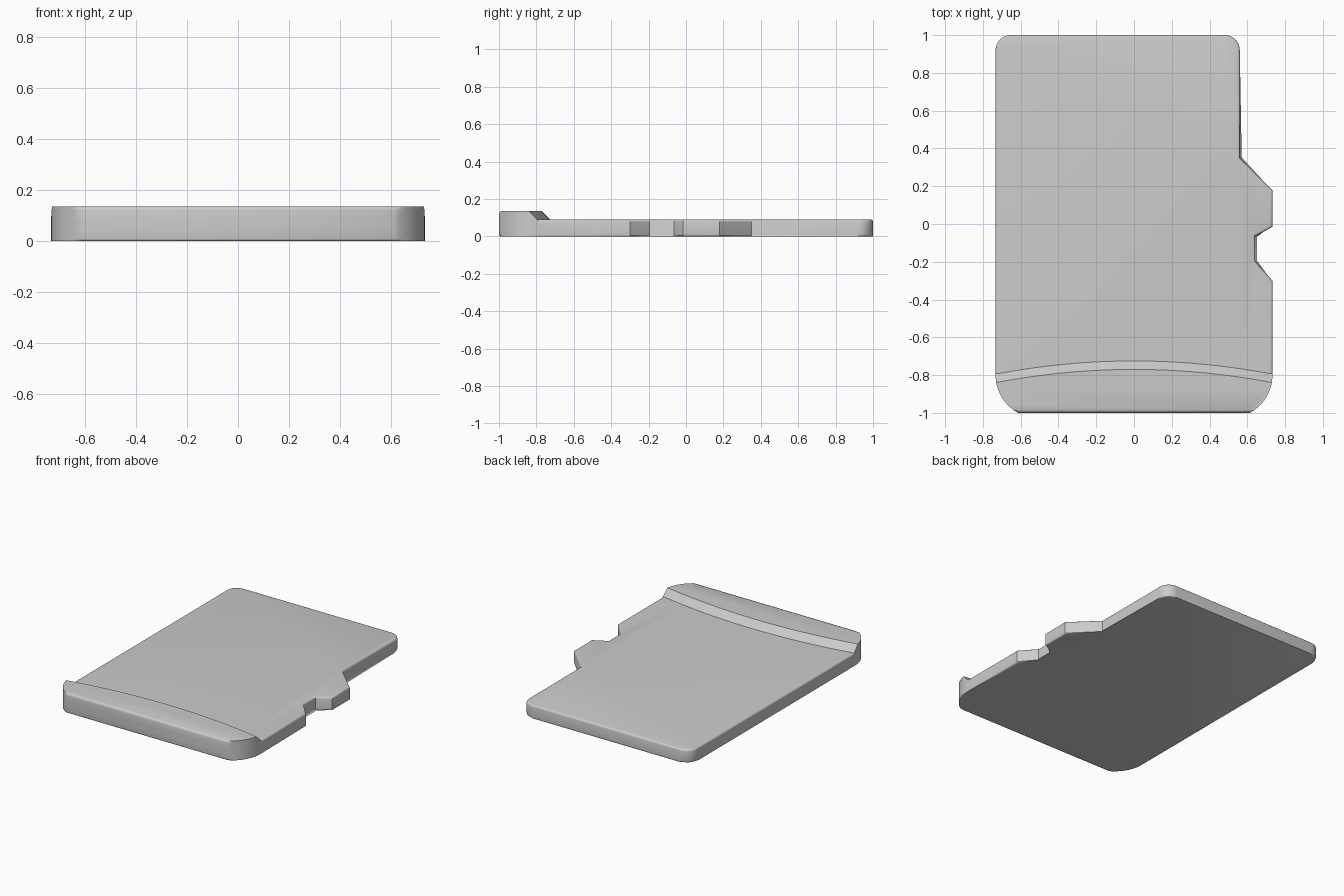
import bpy, bmesh
from math import sin, cos, radians

if "Cube" in bpy.data.objects:
    bpy.data.objects.remove(bpy.data.objects["Cube"])

HALF, DECK, TOP = 0.733, 0.09, 0.135

grey = bpy.data.materials.new("plain grey")
grey.use_nodes = True
grey.diffuse_color = (0.6, 0.6, 0.6, 1)
grey.node_tree.nodes["Principled BSDF"].inputs["Base Color"].default_value = (0.6, 0.6, 0.6, 1)


def arc(cx, cy, r, a0, a1, steps):
    angles = [radians(a0 + (a1 - a0) * i / steps) for i in range(steps + 1)]
    return [(cx + r * cos(a), cy + r * sin(a)) for a in angles]


def loft(name, bottom, top, rims=()):
    """Closed solid between two matching loops; rims = (height, bevel width)."""
    bm = bmesh.new()
    lo = [bm.verts.new(p) for p in bottom]
    hi = [bm.verts.new(p) for p in top]
    bm.faces.new(lo[::-1])
    bm.faces.new(hi)
    n = len(lo)
    for i in range(n):
        j = (i + 1) % n
        bm.faces.new((lo[i], lo[j], hi[j], hi[i]))
    for height, width in rims:
        edges = [e for e in bm.edges if all(abs(v.co.z - height) < 1e-5 for v in e.verts)]
        bmesh.ops.bevel(bm, geom=edges, offset=width, segments=3, profile=0.5,
                        affect='EDGES', clamp_overlap=True)
    mesh = bpy.data.meshes.new(name)
    bm.to_mesh(mesh)
    bm.free()
    mesh.materials.append(grey)
    obj = bpy.data.objects.new(name, mesh)
    bpy.context.collection.objects.link(obj)
    return obj


def combine(obj, other, operation):
    mod = obj.modifiers.new(operation.title(), 'BOOLEAN')
    mod.operation, mod.object, mod.solver = operation, other, 'EXACT'
    bpy.context.view_layer.objects.active = obj
    bpy.ops.object.modifier_apply(modifier=mod.name)
    bpy.data.objects.remove(other)


def at(points, z):
    return [(x, y, z) for x, y in points]


# Outline, counter-clockwise: front corner, notched side, back corners, front corner
R, BACK = 0.227, 0.08
corner = arc(HALF - R, -0.8, R, -61.8, 0, 10)
notch = [(HALF, -0.30), (0.64, -0.195), (0.64, -0.065), (HALF, -0.015),
         (HALF, 0.18), (0.56, 0.35)]
outline = (corner + notch
           + arc(0.56 - BACK, 1 - BACK, BACK, 0, 90, 8)
           + arc(-HALF + BACK, 1 - BACK, BACK, 90, 180, 8)
           + [(-x, y) for x, y in reversed(corner)])

# Thin card with softened rims
card = loft("card_body", at(outline, 0), at(outline, DECK), [(0, 0.01), (DECK, 0.012)])

# Raised finger grip along the front, its back face a curved 45 degree slope
grip = loft("finger_grip", at(outline, 0.03), at(outline, TOP), [(TOP, 0.015)])


def wedge_loop(z):
    xs = [0.8 - 1.6 * i / 32 for i in range(33)]
    curve = [(x, -0.725 - 0.13 * x * x - (z - DECK)) for x in xs]
    return at([(-0.8, -1.2), (0.8, -1.2)] + curve, z)


wedge = loft("grip_wedge", wedge_loop(0.05), wedge_loop(0.2))
combine(grip, wedge, 'INTERSECT')
combine(card, grip, 'UNION')

# Smooth the rounded rims, keep the creases sharp
bpy.ops.object.select_all(action='DESELECT')
card.select_set(True)
bpy.context.view_layer.objects.active = card
bpy.ops.object.shade_smooth_by_angle(angle=radians(32))
